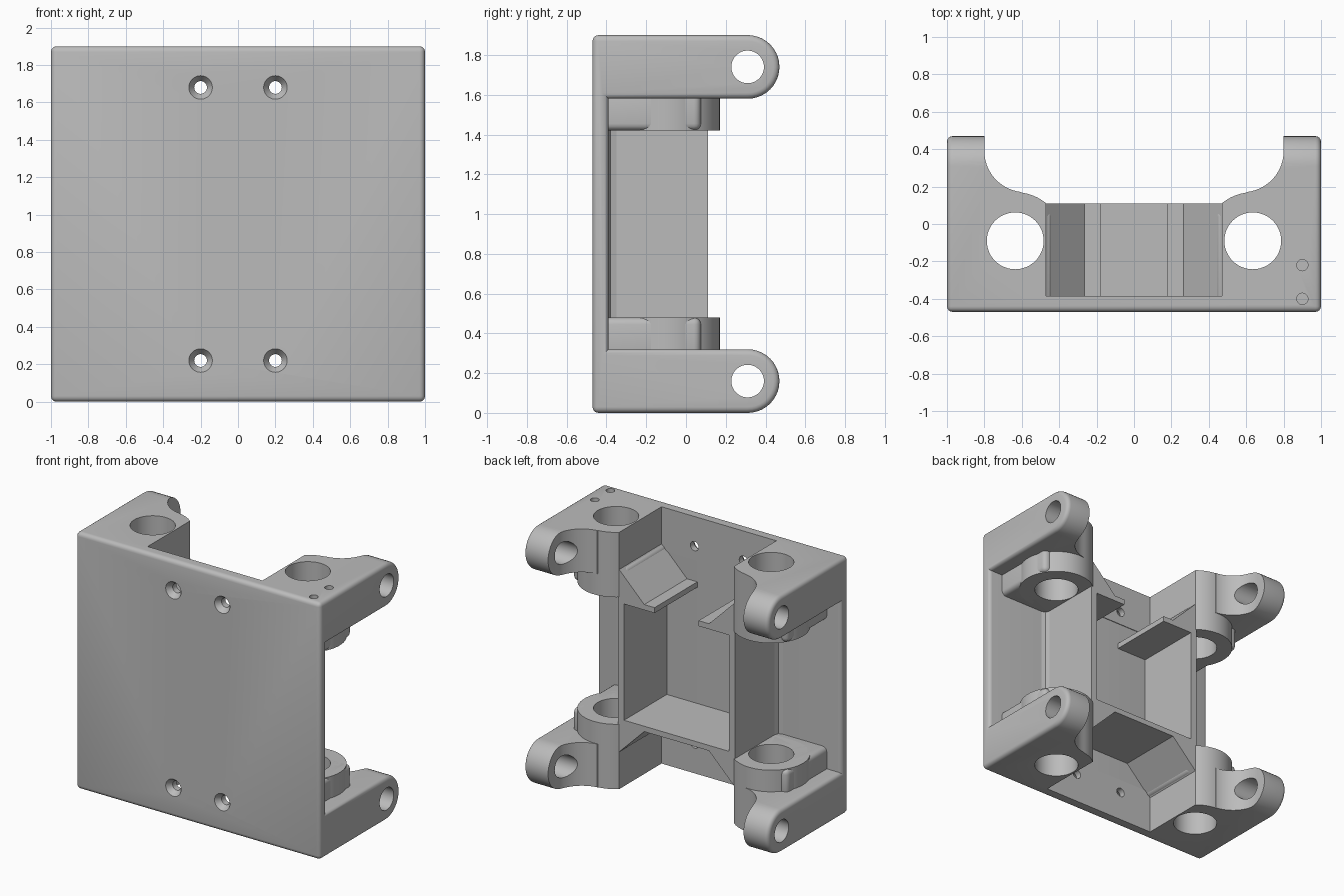
import bpy
import bmesh
from math import cos, sin, pi, radians
from mathutils import Matrix, Vector

MID = 0.95  # everything is modelled around the mid height, then lifted

if "Cube" in bpy.data.objects:
    bpy.data.objects.remove(bpy.data.objects["Cube"], do_unlink=True)

grey = bpy.data.materials.new("light grey")
grey.use_nodes = True
grey.diffuse_color = (0.5, 0.5, 0.5, 1)
for node in grey.node_tree.nodes:
    if node.type == 'BSDF_PRINCIPLED':
        node.inputs["Base Color"].default_value = (0.5, 0.5, 0.5, 1)


def arc(cx, cy, r, start, end, steps):
    angles = [radians(start + (end - start) * i / steps) for i in range(steps + 1)]
    return [(cx + r * cos(a), cy + r * sin(a)) for a in angles]


def to_object(name, bm):
    mesh = bpy.data.meshes.new(name)
    bm.to_mesh(mesh)
    bm.free()
    mesh.materials.append(grey)
    obj = bpy.data.objects.new(name, mesh)
    obj.location.z = MID
    bpy.context.collection.objects.link(obj)
    return obj


def prism(name, points, axis, low, high, bevel=0.0):
    """Extrude a 2D outline along an axis, optionally rounding convex edges."""
    place = {'X': lambda a, b: Vector((low, a, b)),
             'Y': lambda a, b: Vector((a, low, b)),
             'Z': lambda a, b: Vector((a, b, low))}[axis]
    bm = bmesh.new()
    face = bm.faces.new([bm.verts.new(place(a, b)) for a, b in points])
    moved = bmesh.ops.extrude_face_region(bm, geom=[face])["geom"]
    shift = Vector([(high - low) * (axis == c) for c in "XYZ"])
    bmesh.ops.translate(bm, vec=shift,
                        verts=[v for v in moved if isinstance(v, bmesh.types.BMVert)])
    bmesh.ops.recalc_face_normals(bm, faces=bm.faces)
    bm.normal_update()
    if bevel:
        edges = [e for e in bm.edges if e.is_convex and e.calc_face_angle() > 0.5]
        bmesh.ops.bevel(bm, geom=edges, offset=bevel, segments=4, profile=0.5,
                        affect='EDGES', clamp_overlap=False)
    return to_object(name, bm)


def tube(center, axis, r1, r2, depth):
    """Round cutter along an axis."""
    turn = {'X': Matrix.Rotation(pi / 2, 4, 'Y'),
            'Y': Matrix.Rotation(pi / 2, 4, 'X'),
            'Z': Matrix.Identity(4)}[axis]
    bm = bmesh.new()
    bmesh.ops.create_cone(bm, cap_ends=True, segments=48, radius1=r1, radius2=r2,
                          depth=depth, matrix=Matrix.Translation(center) @ turn)
    return to_object("cutter", bm)


def apply(obj, mod):
    bpy.context.view_layer.update()
    bpy.context.view_layer.objects.active = obj
    bpy.ops.object.modifier_apply(modifier=mod.name)


def boolean(obj, cutter, operation='DIFFERENCE'):
    mod = obj.modifiers.new("cut", 'BOOLEAN')
    mod.operation = operation
    mod.solver = 'EXACT'
    mod.object = cutter
    cutter.hide_render = True
    apply(obj, mod)
    bpy.data.objects.remove(cutter, do_unlink=True)


def mirror(obj):
    mod = obj.modifiers.new("mirror", 'MIRROR')
    mod.use_axis = (True, False, True)
    mod.use_mirror_merge = False
    apply(obj, mod)


BORE = (0.635, -0.09)

# Plate with upper and lower arms: side profile trimmed by the plan outline
upper = [(-0.39, 0.63)] + arc(0.31, 0.79, 0.16, -90, 90, 20) + [(-0.47, 0.95)]
lower = [(y, -z) for y, z in reversed(upper)]
body = prism("plate_and_arms", upper + lower, 'X', -1, 1, bevel=0.03)

half = [(1.1, -0.6), (1.1, 0.6), (0.8, 0.6)]
half += arc(0.58, 0.39, 0.22, 0, -83, 16)
half += arc(*BORE, 0.26, 97, 129.5, 8) + [(0.47, -0.385)]
outline = half + [(-x, y) for x, y in reversed(half)]
boolean(body, prism("cutter", outline, 'Z', -1.2, 1.2), 'INTERSECT')

# Vertical bores, hinge holes and countersunk screw holes
for side in (-1, 1):
    boolean(body, tube((side * BORE[0], BORE[1], 0), 'Z', 0.152, 0.152, 3))
    boolean(body, tube((0, 0.31, side * 0.79), 'X', 0.082, 0.082, 3))
    for x in (-0.2, 0.2):
        z = side * 0.73
        boolean(body, tube((x, -0.45, z), 'Y', 0.034, 0.034, 0.4))
        boolean(body, tube((x, -0.455, z), 'Y', 0.034, 0.07, 0.05))

# Two small blind holes in one upper arm
for y in (-0.22, -0.4):
    boolean(body, tube((0.9, y, MID), 'Z', 0.03, 0.03, 0.2))

# Bosses around the bores on the inner side of each arm
ring_outline = arc(*BORE, 0.26, 129.5, -90, 48) + [(0.47, -0.35)]
block_outline = [(0.44, -0.45), (0.88, -0.45), (0.88, 0.075), (0.44, 0.075)]
for boss in (prism("boss_rings", ring_outline, 'Z', 0.47, 0.65),
             prism("boss_blocks", block_outline, 'Z', 0.47, 0.67, bevel=0.035)):
    boolean(boss, tube((*BORE, 0), 'Z', 0.152, 0.152, 3))
    mirror(boss)

# Central holder: floor, side walls, slotted roof and sloped corners
right = [(0.43, -0.43), (0.43, 0.43), (0.18, 0.43), (0.18, 0.47),
         (0.265, 0.47), (0.47, 0.675), (0.48, 0.675),
         (0.48, -0.675), (0.47, -0.675), (0.265, -0.47)]
left = [(-x, z) for x, z in reversed(right)]
prism("central_holder", right + left, 'Y', -0.4, 0.11)

# Small fillets where the holder walls meet the plate
fillet = [(0.47, -0.4), (0.52, -0.4), (0.52, -0.39), (0.49, -0.38), (0.48, -0.35), (0.47, -0.35)]
mirror(prism("wall_fillets", fillet, 'Z', 0, 0.5))

# Smooth the rounded surfaces and keep the edges sharp
for obj in bpy.context.collection.objects:
    obj.select_set(obj.type == 'MESH')
bpy.ops.object.shade_smooth_by_angle()
